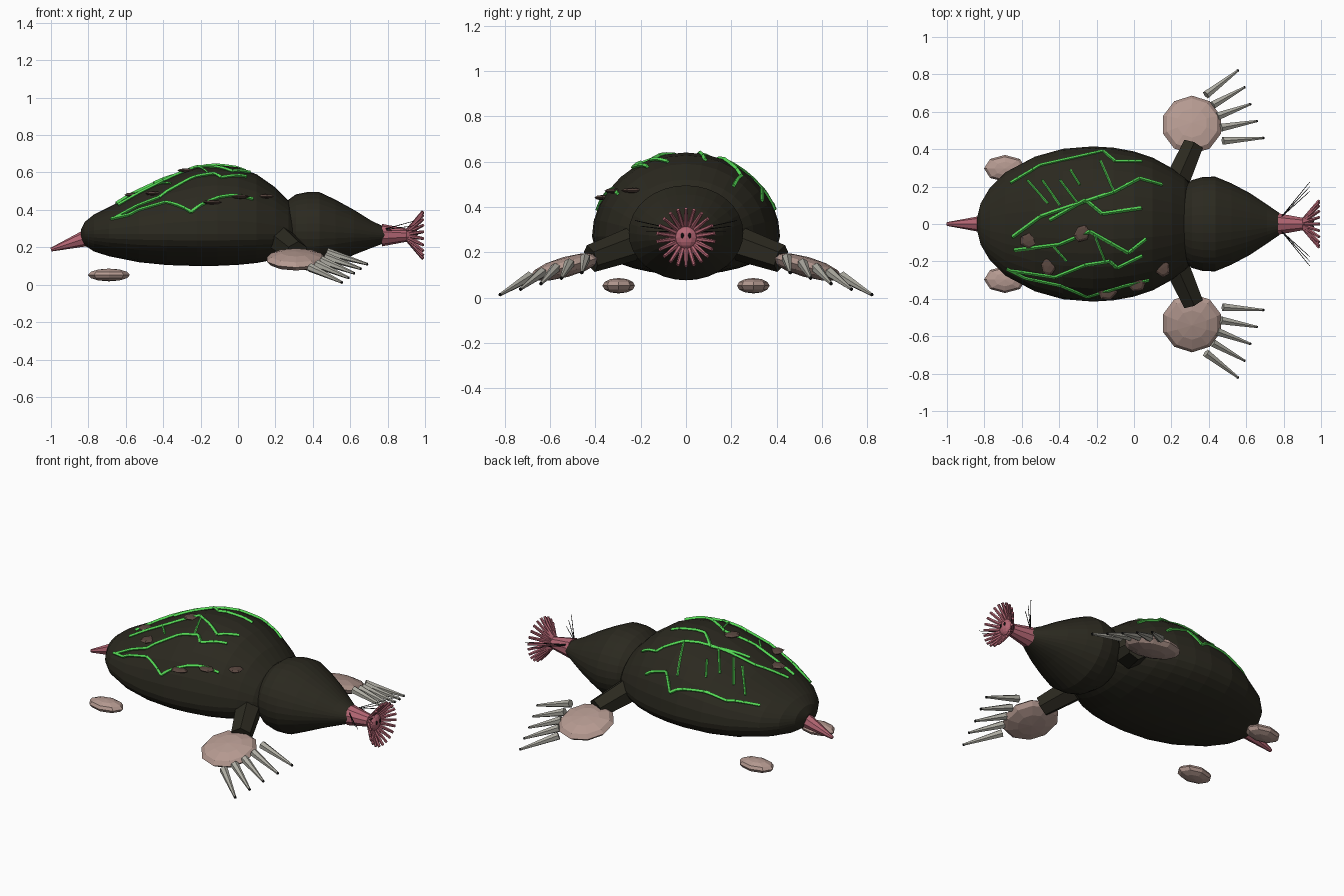
import bpy, bmesh, math
from mathutils import Vector, Matrix

if "Cube" in bpy.data.objects:
    bpy.data.objects.remove(bpy.data.objects["Cube"])


def mat(name, r, g, b):
    m = bpy.data.materials.new(name)
    m.diffuse_color = (r, g, b, 1)
    m.use_nodes = True
    m.node_tree.nodes["Principled BSDF"].inputs["Base Color"].default_value = m.diffuse_color
    return m


FUR = mat("dark fur", 0.024, 0.022, 0.014)
PINK = mat("nose pink", 0.45, 0.13, 0.17)
SKIN = mat("pale skin", 0.46, 0.32, 0.28)
CLAW = mat("claw grey", 0.42, 0.41, 0.36)
GLOW = mat("bright green", 0.09, 0.68, 0.09)
BROWN = mat("scab brown", 0.10, 0.062, 0.05)
BLACK = mat("black", 0.012, 0.012, 0.012)


def finish(name, bm, m, smooth=False):
    bmesh.ops.recalc_face_normals(bm, faces=bm.faces)
    me = bpy.data.meshes.new(name)
    bm.to_mesh(me)
    bm.free()
    me.materials.append(m)
    ob = bpy.data.objects.new(name, me)
    bpy.context.collection.objects.link(ob)
    if smooth:
        for p in me.polygons:
            p.use_smooth = True
    return ob


def add_cone(bm, a, b, r1, r2, seg=6):
    """Tapered rod from a to b."""
    a, b = Vector(a), Vector(b)
    d = b - a
    mtx = Matrix.Translation((a + b) / 2) @ d.to_track_quat('Z', 'Y').to_matrix().to_4x4()
    bmesh.ops.create_cone(bm, cap_ends=True, segments=seg, radius1=r1, radius2=r2,
                          depth=d.length, matrix=mtx)


def rod(name, a, b, r1, r2, m, seg=6):
    bm = bmesh.new()
    add_cone(bm, a, b, r1, r2, seg)
    return finish(name, bm, m)


def blob(name, loc, size, m, u=8, v=6, rot=None):
    bm = bmesh.new()
    mtx = Matrix.Translation(loc) @ (rot or Matrix()) @ Matrix.Diagonal((*size, 1))
    bmesh.ops.create_uvsphere(bm, u_segments=u, v_segments=v, radius=1, matrix=mtx)
    return finish(name, bm, m)


def loft(name, rings, m, seg=32):
    """Skin through rings of (x, half width, top, bottom, widest height)."""
    bm = bmesh.new()
    loops = []
    for x, w, top, bot, mid in rings:
        loop = []
        for i in range(seg):
            a = 2 * math.pi * i / seg
            s = math.sin(a)
            loop.append(bm.verts.new((x, w * math.cos(a),
                                      mid + s * ((top - mid) if s > 0 else (mid - bot)))))
        loops.append(loop)
    for p, q in zip(loops, loops[1:]):
        for i in range(seg):
            j = (i + 1) % seg
            bm.faces.new((p[i], p[j], q[j], q[i]))
    bm.faces.new(loops[0])
    bm.faces.new(loops[-1])
    return finish(name, bm, m)


# Humped body: x, half width, top, bottom
MID = 0.27
BODY = [(-0.84, 0.03, 0.295, 0.245), (-0.82, 0.11, 0.335, 0.21), (-0.77, 0.195, 0.375, 0.178),
        (-0.69, 0.275, 0.415, 0.152), (-0.53, 0.36, 0.50, 0.12), (-0.38, 0.402, 0.572, 0.105),
        (-0.22, 0.415, 0.628, 0.1), (-0.11, 0.408, 0.64, 0.101), (0.0, 0.388, 0.628, 0.106),
        (0.1, 0.355, 0.59, 0.116), (0.2, 0.30, 0.52, 0.135), (0.27, 0.25, 0.45, 0.16),
        (0.31, 0.20, 0.385, 0.19), (0.335, 0.1, 0.31, 0.23)]
loft("body", [(*r, MID) for r in BODY], FUR)


def skin_z(x, y):
    """Height of the back above a point."""
    for a, b in zip(BODY, BODY[1:]):
        if a[0] <= x <= b[0]:
            t = (x - a[0]) / (b[0] - a[0])
            w = a[1] + t * (b[1] - a[1])
            top = a[2] + t * (b[2] - a[2])
            return MID + (top - MID) * math.sqrt(max(0, 1 - (y / w) ** 2))
    return MID


# Head tapering to the snout
loft("head", [(0.2, 0.12, 0.38, 0.19, 0.285), (0.25, 0.19, 0.44, 0.13, 0.285),
              (0.31, 0.235, 0.483, 0.09, 0.285), (0.37, 0.252, 0.495, 0.076, 0.285),
              (0.435, 0.253, 0.495, 0.078, 0.285), (0.52, 0.218, 0.455, 0.115, 0.28),
              (0.62, 0.165, 0.40, 0.16, 0.275), (0.71, 0.105, 0.344, 0.195, 0.268),
              (0.79, 0.05, 0.305, 0.225, 0.265)], FUR)

# Snout, star of feelers, nose disc, nostrils
NZ = 0.265
rod("snout", (0.77, 0, NZ), (0.93, 0, NZ), 0.06, 0.03, PINK, 10)
bm = bmesh.new()
for i in range(22):
    a = 2 * math.pi * (i + 0.5) / 22
    c, s = math.cos(a), math.sin(a)
    add_cone(bm, (0.91, 0.028 * c, NZ + 0.028 * s), (0.99, 0.128 * c, NZ + 0.128 * s),
             0.012, 0.008, 6)
finish("nose_feelers", bm, PINK)
blob("nose_disc", (0.93, 0, NZ), (0.03, 0.05, 0.05), PINK, 12, 8)
for side in (-1, 1):
    blob("nostril", (0.957, 0.016 * side, NZ + 0.008), (0.006, 0.007, 0.012), BLACK)

# Tail
rod("tail", (-0.81, 0, 0.25), (-1.0, 0, 0.187), 0.045, 0.01, PINK, 8)

for side in (-1, 1):
    # Whiskers
    for y, z in ((0.225, 0.34), (0.20, 0.315), (0.175, 0.29)):
        rod("whisker", (0.79, 0.04 * side, 0.25 + z / 7), (0.94, y * side, z),
            0.0025, 0.0015, BLACK, 4)
    # Forelimb and broad palm
    rod("forearm", (0.235, 0.24 * side, 0.235), (0.315, 0.42 * side, 0.172),
        0.075, 0.062, FUR, 6)
    blob("palm", (0.31, 0.53 * side, 0.135), (0.162, 0.162, 0.045), SKIN, 10, 6,
         Matrix.Rotation(-0.27 * side, 4, 'X'))
    # Digging claws with dark tips
    for bx, by, tx, ty in ((0.385, 0.69, 0.555, 0.82), (0.42, 0.635, 0.59, 0.73),
                           (0.445, 0.575, 0.62, 0.64), (0.465, 0.515, 0.655, 0.55),
                           (0.475, 0.445, 0.69, 0.46)):
        base = Vector((bx, by * side, 0.175 - (by - 0.44) * 0.33))
        tip = Vector((tx, ty * side, 0.11 - (ty - 0.46) * 0.27))
        rod("claw", base, tip, 0.024, 0.007, CLAW, 6)
        blob("claw_tip", tip, (0.008, 0.008, 0.008), BLACK, 6, 4)
    # Hind foot
    blob("hind_foot", (-0.69, 0.297 * side, 0.052), (0.112, 0.072, 0.034), SKIN, 8, 6)

# Glowing cracks: main lines then thin branches, laid on the back
MAIN = [
    [(-.66, .22), (-.5, .315), (-.32, .355), (-.165, .39), (-.1, .335), (.04, .335)],
    [(-.65, -.07), (-.5, .04), (-.43, .065), (-.11, .17), (.03, .245), (.15, .21)],
    [(-.45, .02), (-.26, .13), (-.17, .055), (.04, .085)],
    [(-.64, -.14), (-.4, -.11), (-.235, -.04), (-.155, -.085), (-.03, -.155), (.065, -.08)],
    [(-.68, -.24), (-.58, -.29), (-.39, -.33), (-.25, -.39), (-.05, -.33), (.08, -.3)],
    [(-.66, -.25), (-.42, -.285), (-.26, -.22), (-.13, -.2), (-.09, -.235), (.045, -.17)],
]
BRANCH = [
    [(-.57, .235), (-.46, .11)], [(-.49, .235), (-.395, .1)], [(-.395, .235), (-.3, .11)],
    [(-.34, .29), (-.29, .21)], [(-.18, .34), (-.11, .18)], [(-.21, -.06), (-.155, -.2)],
    [(-.43, -.12), (-.36, -.2)],
]
for name, lines, r in (("glow_crack", MAIN, 0.010), ("glow_branch", BRANCH, 0.006)):
    for line in lines:
        bm = bmesh.new()
        for (x1, y1), (x2, y2) in zip(line, line[1:]):
            n = 4
            pts = []
            for k in range(n + 1):
                x, y = x1 + (x2 - x1) * k / n, y1 + (y2 - y1) * k / n
                pts.append((x, y, skin_z(x, y) + 0.004))
            for p, q in zip(pts, pts[1:]):
                add_cone(bm, p, q, r, r, 4)
        finish(name, bm, GLOW)

# Flat scabs on the back
for i, (x, y) in enumerate(((-.56, -.09), (-.275, -.05), (-.455, -.225),
                            (.15, -.235), (.01, -.32), (-.14, -.365))):
    blob("scab", (x, y, skin_z(x, y) + 0.004), (0.054, 0.042, 0.012), BROWN, 6, 4,
         Matrix.Rotation(i * 0.7, 4, 'Z'))
